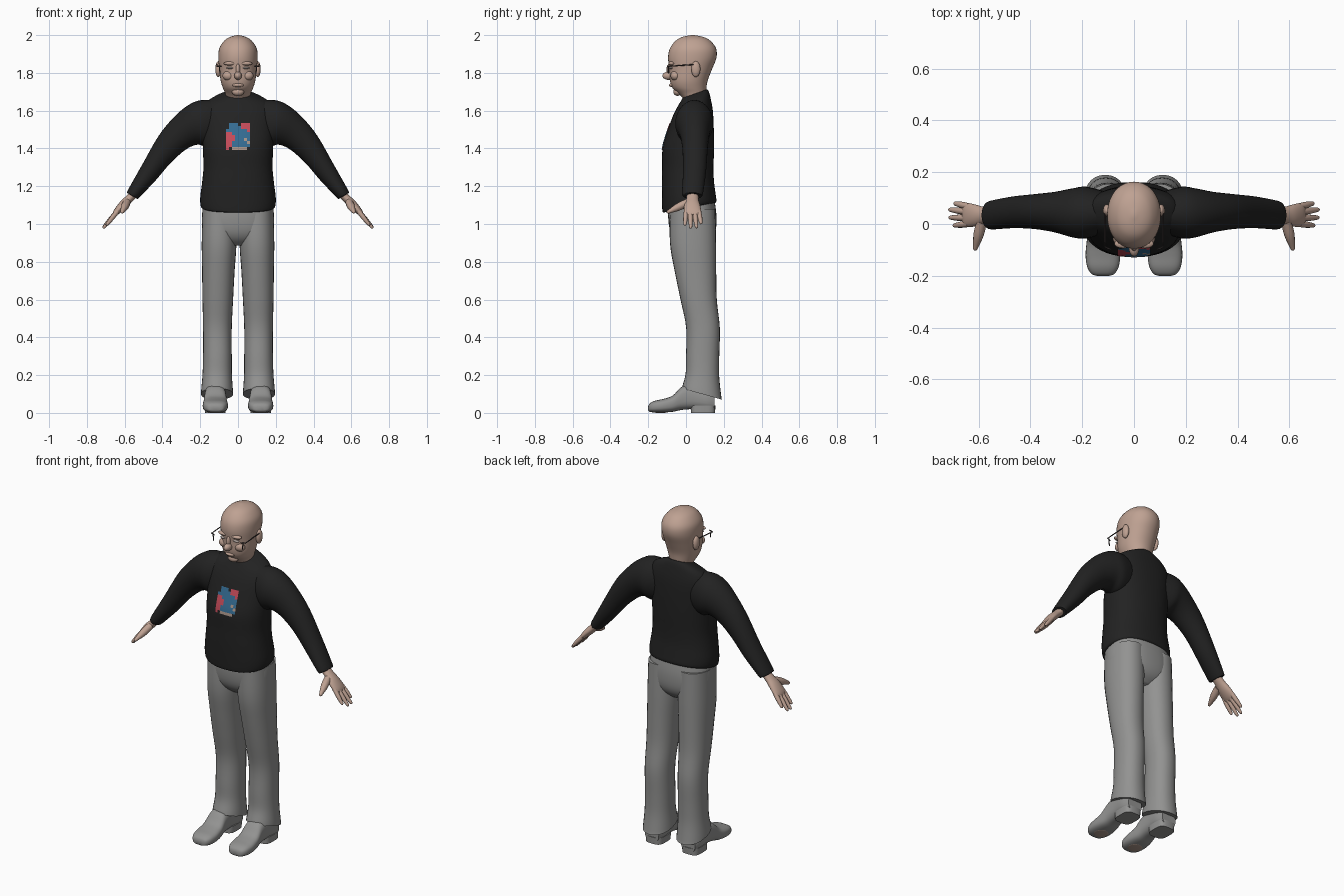
import bpy, bmesh, math
from mathutils import Vector
from mathutils.bvhtree import BVHTree

if "Cube" in bpy.data.objects:
    bpy.data.objects.remove(bpy.data.objects["Cube"])


def material(name, r, g, b):
    m = bpy.data.materials.new(name)
    m.use_nodes = True
    m.diffuse_color = (r, g, b, 1)
    bsdf = next(n for n in m.node_tree.nodes if n.type == "BSDF_PRINCIPLED")
    bsdf.inputs["Base Color"].default_value = (r, g, b, 1)
    bsdf.inputs["Roughness"].default_value = 0.8
    return m


SKIN = material("skin", .52, .36, .29)
SHIRT = material("black_knit", .016, .016, .016)
GREY = material("grey_cloth", .29, .29, .285)
RED = material("print_red", .56, .07, .1)
BLUE = material("print_blue", .035, .15, .29)
TAN = material("print_tan", .4, .3, .25)
WHITE = material("eye_white", .6, .52, .48)
DARK = material("glasses_frame", .05, .04, .04)


def finish(name, bm, mats):
    bmesh.ops.recalc_face_normals(bm, faces=bm.faces)
    mesh = bpy.data.meshes.new(name)
    bm.to_mesh(mesh)
    bm.free()
    for m in mats:
        mesh.materials.append(m)
    ob = bpy.data.objects.new(name, mesh)
    bpy.context.collection.objects.link(ob)
    bpy.ops.object.select_all(action="DESELECT")
    ob.select_set(True)
    bpy.context.view_layer.objects.active = ob
    bpy.ops.object.shade_smooth_by_angle(angle=math.radians(50))
    return ob


def spline(p, t):
    """Smooth interpolation through a list of rings."""
    i = min(int(t), len(p) - 2)
    f = t - i
    a, b, c, d = (p[max(0, min(len(p) - 1, i + k))] for k in (-1, 0, 1, 2))
    return [(2 * b[n] + (c[n] - a[n]) * f
             + (2 * a[n] - 5 * b[n] + 4 * c[n] - d[n]) * f * f
             + (3 * b[n] - a[n] - 3 * c[n] + d[n]) * f ** 3) / 2
            for n in range(len(b))]


def loft(name, rings, mat, side=1, power=2, segs=28, steps=4):
    """Skin a tube over rings of (centre, u, v), rounded at power 2."""
    flat = [[*c, *u, *v] for c, u, v in rings]
    bm = bmesh.new()
    loops = []
    for k in range((len(flat) - 1) * steps + 1):
        r = spline(flat, k / steps)
        c, u, v = Vector(r[:3]), Vector(r[3:6]), Vector(r[6:])
        loop = []
        for s in range(segs):
            t = math.tau * s / segs
            cs, sn = (math.copysign(abs(w) ** (2 / power), w)
                      for w in (math.cos(t), math.sin(t)))
            p = c + u * cs + v * sn
            loop.append(bm.verts.new((p.x * side, p.y, p.z)))
        loops.append(loop)
    for a, b in zip(loops, loops[1:]):
        for s in range(segs):
            bm.faces.new((a[s], a[s - 1], b[s - 1], b[s]))
    bm.faces.new(loops[0])
    bm.faces.new(loops[-1])
    return finish(name, bm, [mat])


def level(rows):
    """Level rings from rows of x, y, z, half width, half depth, tilt."""
    return [((x, y, z), (a, 0, 0), (0, b, b * t)) for x, y, z, a, b, t in rows]


def ball(name, centre, radii, mat):
    bm = bmesh.new()
    bmesh.ops.create_uvsphere(bm, u_segments=20, v_segments=12, radius=1)
    for v in bm.verts:
        v.co = Vector(centre) + Vector(v.co[i] * radii[i] for i in range(3))
    return finish(name, bm, [mat])


def taper(name, start, end, r0, r1, mat, side, steps=4):
    """Finger-like rod with a rounded tip."""
    s, e = Vector(start), Vector(end)
    d = (e - s).normalized()
    u = d.cross(Vector((0, 1, 0) if abs(d.y) < .7 else (0, 0, 1))).normalized()
    v = d.cross(u)
    rings = [(s.lerp(e, f), u * r, v * r) for f, r in
             ((0, r0), (.45, r0), (.85, r1), (.96, r1 * .7), (1, r1 * .1))]
    return loft(name, rings, mat, side, segs=12, steps=steps)


# Sweater body
torso = loft("sweater_body", level([
    (0, .015, 1.085, .185, .135, .18), (0, .018, 1.095, .197, .143, .18),
    (0, .015, 1.14, .2, .142, .12), (0, .01, 1.22, .19, .138, .05),
    (0, .01, 1.3, .183, .136, 0), (0, .012, 1.4, .186, .136, 0),
    (0, .025, 1.5, .19, .122, .05), (0, .038, 1.59, .19, .104, .1),
    (0, .045, 1.645, .165, .086, .2), (0, .048, 1.675, .115, .074, .3),
    (0, .047, 1.69, .07, .066, .35)]), SHIRT, power=2.3, segs=48)

# Printed patch draped on the chest
pattern = (".BBB.RRR", ".BBBBRRR", "BBBBBBBR", "RRBBBBBB", "RRRBBBBB",
           "RRRBBBTB", "RRBBBBBT", "RRBBBBBB", "R.TTTTT.")
bm = bmesh.new()
bm.from_mesh(torso.data)
tree = BVHTree.FromBMesh(bm)
bm.free()
bm = bmesh.new()


def on_chest(col, row):
    x, z = -.064 + col * .016, 1.535 - row * .016
    hit = tree.ray_cast(Vector((x, -1, z)), Vector((0, 1, 0)))[0]
    return bm.verts.new((x, hit.y - .004, z))


for r, line in enumerate(pattern):
    for c, key in enumerate(line):
        if key != ".":
            f = bm.faces.new([on_chest(c + i, r + j) for i, j in
                              ((0, 0), (0, 1), (1, 1), (1, 0))])
            f.material_index = "RBT".index(key)
bmesh.ops.remove_doubles(bm, verts=bm.verts, dist=.001)
finish("chest_print", bm, [RED, BLUE, TAN])

# Head and neck
loft("head", level([
    (0, .05, 1.6, .06, .055, 0), (0, .045, 1.66, .062, .06, 0),
    (0, .033, 1.69, .067, .073, 0), (0, .018, 1.72, .08, .09, 0),
    (0, .015, 1.76, .092, .1, 0), (0, .025, 1.82, .099, .113, 0),
    (0, .033, 1.88, .104, .128, 0), (0, .037, 1.93, .099, .122, 0),
    (0, .037, 1.97, .073, .092, 0), (0, .036, 1.99, .043, .056, 0),
    (0, .035, 2, .006, .008, 0)]), SKIN, power=2.1, segs=40)
ball("nose", (0, -.092, 1.785), (.02, .033, .022), SKIN)
ball("nose_bridge", (0, -.086, 1.815), (.012, .018, .035), SKIN)
ball("lips", (0, -.074, 1.735), (.03, .016, .01), SKIN)
ball("chin", (0, -.045, 1.7), (.032, .022, .022), SKIN)

# Pelvis of the trousers
loft("trouser_seat", level([
    (0, .03, 1.13, .18, .12, 0), (0, .033, 1.05, .19, .128, 0),
    (0, .036, .97, .185, .122, 0), (0, .038, .92, .14, .1, 0),
    (0, .04, .885, .06, .06, 0)]), GREY, power=2.4, segs=40)

for side, tag in ((1, "left_"), (-1, "right_")):
    # Face details
    ball(tag + "ear", (side * .104, .052, 1.82), (.016, .024, .042), SKIN)
    ball(tag + "brow", (side * .042, -.076, 1.85), (.034, .018, .011), SKIN)
    ball(tag + "cheek", (side * .05, -.056, 1.785), (.032, .026, .026), SKIN)
    ball(tag + "eye", (side * .042, -.079, 1.826), (.02, .012, .005), WHITE)
    # Glasses arm and rim corner
    for part, a, b in (("glasses_arm", (.112, .05, 1.845), (.112, -.09, 1.835)),
                       ("glasses_hinge", (.114, -.088, 1.835), (.085, -.1, 1.835)),
                       ("glasses_rim", (.1, -.094, 1.84), (.095, -.094, 1.795))):
        taper(tag + part, a, b, .003, .003, DARK, side, 1)

    # Sleeve: upper and lower edge points, then depth centre and half depth
    sleeve = [(.11, 1.655, .11, 1.42, .045, .08),
              (.2, 1.655, .17, 1.41, .044, .1),
              (.265, 1.628, .215, 1.42, .043, .094),
              (.34, 1.565, .275, 1.395, .046, .078),
              (.42, 1.467, .355, 1.325, .048, .067),
              (.505, 1.318, .435, 1.232, .045, .061),
              (.58, 1.185, .515, 1.148, .035, .056),
              (.588, 1.165, .532, 1.132, .035, .05)]
    loft(tag + "sleeve", [(((a + c) / 2, y, (b + d) / 2),
                           ((a - c) / 2, 0, (b - d) / 2), (0, h, 0))
                          for a, b, c, d, y, h in sleeve], SHIRT, side)

    # Hand
    palm = [(.54, .035, 1.17, .022, .03), (.58, .034, 1.13, .022, .032),
            (.612, .033, 1.098, .022, .042), (.645, .035, 1.062, .016, .046),
            (.66, .036, 1.045, .007, .035)]
    loft(tag + "palm", [((x, y, z), (.75 * t, 0, .66 * t), (0, w, 0))
                        for x, y, z, t, w in palm], SKIN, side)
    for n, (y0, x, y, z) in enumerate(((.068, .695, .08, 1.0), (.046, .716, .056, .978),
                                       (.023, .715, .025, .976), (.001, .698, -.006, .992))):
        taper(tag + "finger_%d" % (n + 1), (.638, y0, 1.068), (x, y, z),
              .0125, .009, SKIN, side)
    taper(tag + "thumb", (.588, .01, 1.115), (.615, -.102, 1.06), .02, .011, SKIN, side)

    # Trouser leg
    loft(tag + "trouser_leg", level([
        (.098, .035, 1.08, .09, .12, 0), (.1, .037, .9, .092, .122, 0),
        (.104, .05, .75, .086, .11, 0), (.107, .067, .6, .081, .096, 0),
        (.109, .09, .45, .076, .089, 0), (.109, .088, .3, .076, .088, 0),
        (.11, .087, .2, .078, .089, -.1), (.111, .084, .12, .084, .102, -.25),
        (.111, .084, .1, .085, .106, -.28)]), GREY, side, power=2.2)

    # Shoe: rows of position along y, half width, bottom and top
    shoe = [(-.2, .025, .012, .035), (-.192, .045, .006, .05),
            (-.165, .061, .002, .064), (-.12, .067, .002, .074),
            (-.07, .063, .006, .092), (-.02, .057, .016, .14),
            (.04, .055, .02, .15), (.11, .057, .016, .12), (.152, .046, .016, .1)]
    loft(tag + "shoe", [((.12, y, (lo + hi) / 2), (w, 0, 0), (0, 0, (hi - lo) / 2))
                        for y, w, lo, hi in shoe], GREY, side, power=2.8)
    loft(tag + "shoe_heel", level([(.12, .09, 0, .054, .064, 0),
                                   (.12, .09, .04, .055, .066, 0)]),
         GREY, side, power=3.5, steps=1)
    ball(tag + "sole_patch", (side * .12, -.135, .003), (.04, .04, .003), TAN)
